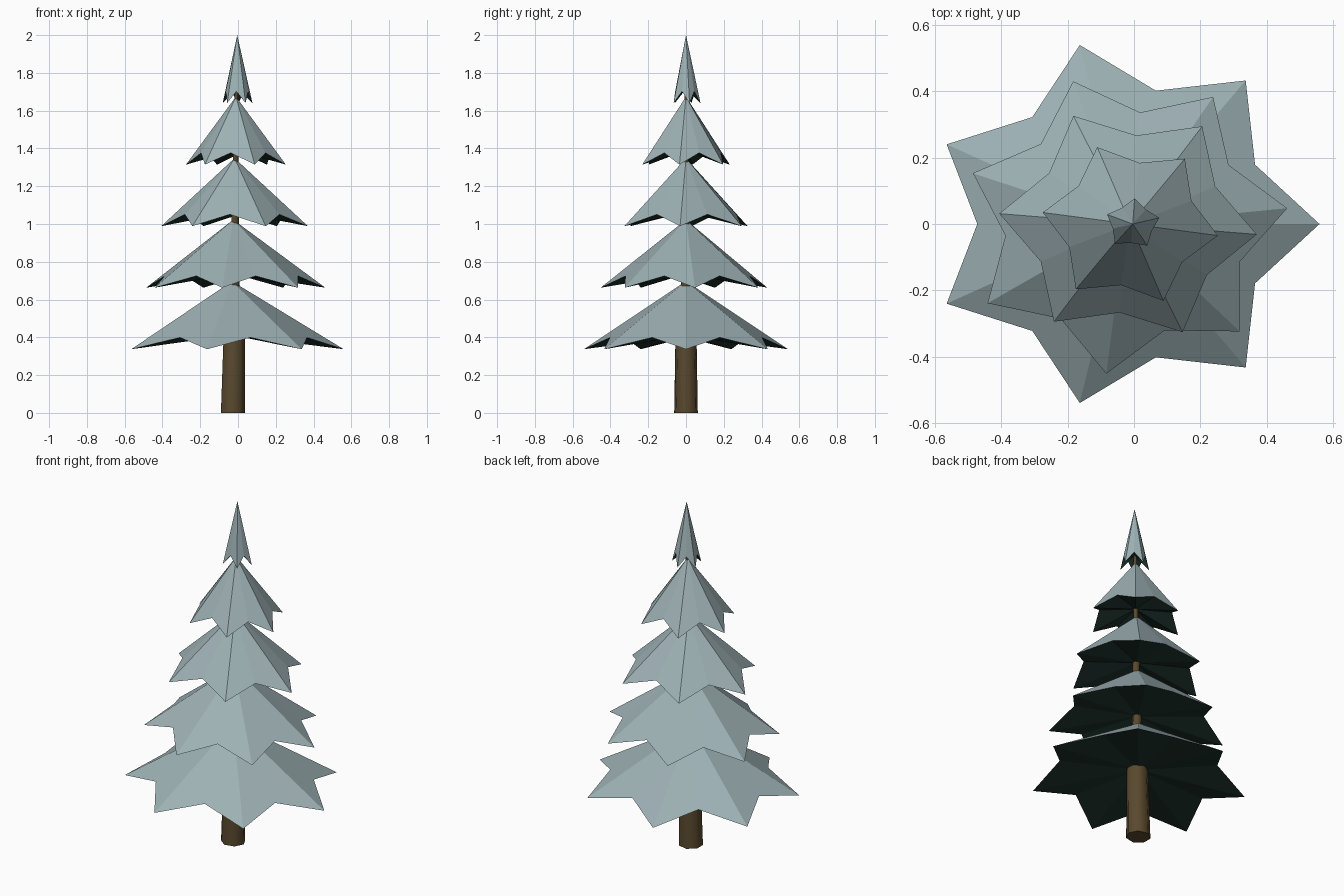
import bpy
import bmesh
from math import cos, sin, pi, radians

cube = bpy.data.objects.get("Cube")
if cube:
    bpy.data.objects.remove(cube, do_unlink=True)


def material(name, rgb):
    mat = bpy.data.materials.new(name)
    mat.use_nodes = True
    mat.diffuse_color = (*rgb, 1)
    mat.node_tree.nodes["Principled BSDF"].inputs["Base Color"].default_value = (*rgb, 1)
    return mat


SNOW = material("frosted_blue_grey", (0.34, 0.44, 0.46))
NEEDLES = material("dark_needle_green", (0.013, 0.033, 0.026))
BARK = material("bark_brown", (0.10, 0.066, 0.027))


def finish(bm, name, mats):
    bmesh.ops.recalc_face_normals(bm, faces=bm.faces)
    mesh = bpy.data.meshes.new(name)
    bm.to_mesh(mesh)
    bm.free()
    for mat in mats:
        mesh.materials.append(mat)
    obj = bpy.data.objects.new(name, mesh)
    bpy.context.collection.objects.link(obj)
    return obj


def branch_tier(name, x, z, rx, ry, tips, turn):
    """Star-shaped cone: frosted top, dark fan underneath, raised notches."""
    bm = bmesh.new()
    apex = bm.verts.new((x, 0, z + 0.36))
    hub = bm.verts.new((x, 0, z + 0.075))
    rim = []
    for i in range(2 * tips):
        a = radians(turn) + i * pi / tips
        reach, lift = (0.745, 0.062) if i % 2 else (1, 0)
        rim.append(bm.verts.new((x + rx * reach * cos(a), ry * reach * sin(a), z + lift)))
    for i, v in enumerate(rim):
        nxt = rim[(i + 1) % len(rim)]
        bm.faces.new((v, nxt, apex)).material_index = 0
        bm.faces.new((nxt, v, hub)).material_index = 1
    return finish(bm, name, (SNOW, NEEDLES))


# Branch tiers, bottom to top: radii, tip count, rotation
tiers = [
    ("bottom_branches", 0.592, 0.554, 7, 0),
    ("lower_branches", 0.49, 0.455, 7, 6),
    ("middle_branches", 0.39, 0.36, 6, -5),
    ("upper_branches", 0.267, 0.25, 6, -8),
    ("tree_top", 0.083, 0.077, 5, 14),
]
for i, (name, rx, ry, tips, turn) in enumerate(tiers):
    branch_tier(name, -0.032 + 0.007 * i, 0.337 + 0.3258 * i, rx, ry, tips, turn)

# Trunk: slightly leaning, tapering inside the tiers
SIDES = 7
bm = bmesh.new()
rings = []
for x, z, r in ((-0.03, 0, 0.064), (-0.022, 0.42, 0.057), (-0.02, 0.7, 0.025), (-0.008, 1.75, 0.008)):
    rings.append([bm.verts.new((x + 1.05 * r * cos(2 * pi * k / SIDES), r * sin(2 * pi * k / SIDES), z))
                  for k in range(SIDES)])
for low, high in zip(rings, rings[1:]):
    for k in range(SIDES):
        n = (k + 1) % SIDES
        bm.faces.new((low[k], low[n], high[n], high[k]))
bm.faces.new(rings[0][::-1])
bm.faces.new(rings[-1])
trunk = finish(bm, "trunk", (BARK,))
bpy.ops.object.select_all(action='DESELECT')
trunk.select_set(True)
bpy.context.view_layer.objects.active = trunk
bpy.ops.object.shade_smooth_by_angle(angle=radians(60))
